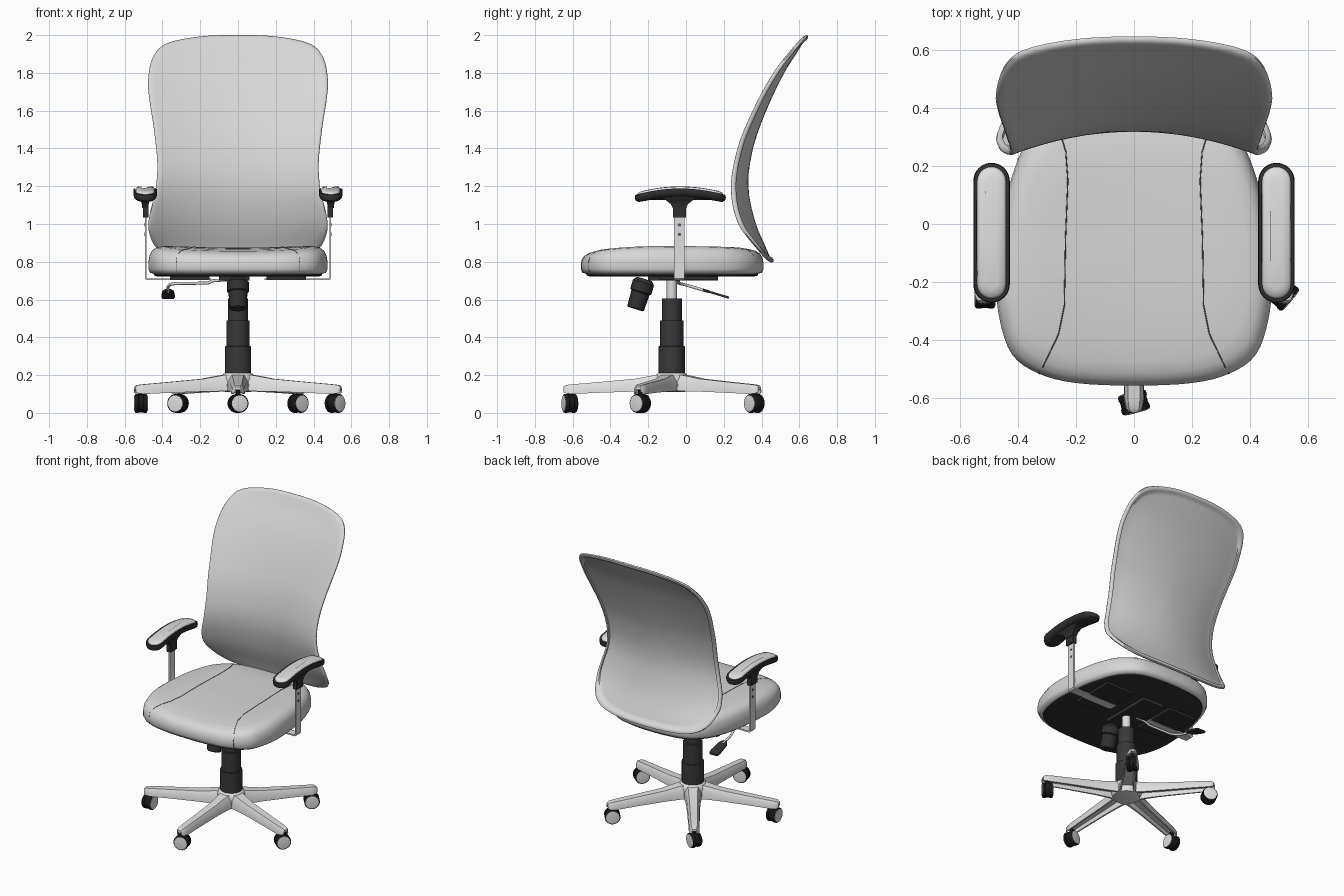
import bpy, bmesh, math
from mathutils import Vector, Matrix
from mathutils.bvhtree import BVHTree

if "Cube" in bpy.data.objects:
    bpy.data.objects.remove(bpy.data.objects["Cube"])


def material(name, v):
    m = bpy.data.materials.new(name)
    m.use_nodes = True
    m.diffuse_color = (v, v, v, 1)
    m.node_tree.nodes["Principled BSDF"].inputs["Base Color"].default_value = (v, v, v, 1)
    return m


FABRIC = material("light grey fabric", 0.68)
METAL = material("pale metal", 0.74)
PLASTIC = material("black plastic", 0.03)
COLUMN = material("charcoal column", 0.04)
RUBBER = material("caster black", 0.01)
SEAM = material("seam grey", 0.12)


def loft(name, rings, mat, angle=40):
    """Skin a list of equal-length closed rings and cap both ends."""
    bm = bmesh.new()
    loops = [[bm.verts.new(p) for p in ring] for ring in rings]
    n = len(loops[0])
    for a, b in zip(loops, loops[1:]):
        for i in range(n):
            j = (i + 1) % n
            bm.faces.new((a[i], a[j], b[j], b[i]))
    bm.faces.new(loops[0])
    bm.faces.new(loops[-1])
    bmesh.ops.recalc_face_normals(bm, faces=bm.faces)
    me = bpy.data.meshes.new(name)
    bm.to_mesh(me)
    bm.free()
    me.materials.append(mat)
    ob = bpy.data.objects.new(name, me)
    bpy.context.collection.objects.link(ob)
    bpy.ops.object.select_all(action="DESELECT")
    ob.select_set(True)
    bpy.context.view_layer.objects.active = ob
    bpy.ops.object.shade_smooth_by_angle(angle=math.radians(angle))
    return ob


def lathe(name, profile, mat, matrix=Matrix(), n=32):
    turn = [math.tau * i / n for i in range(n)]
    return loft(name, [[matrix @ Vector((r * math.cos(t), r * math.sin(t), z)) for t in turn]
                       for r, z in profile], mat)


def box(name, x, y, z, mat):
    rect = ((x[0], y[0]), (x[1], y[0]), (x[1], y[1]), (x[0], y[1]))
    return loft(name, [[(a, b, h) for a, b in rect] for h in z], mat)


def tube(name, points, radius, mat):
    cu = bpy.data.curves.new(name, "CURVE")
    cu.dimensions = "3D"
    cu.bevel_depth = radius
    cu.bevel_resolution = 2
    cu.use_fill_caps = True
    sp = cu.splines.new("POLY")
    sp.points.add(len(points) - 1)
    for p, co in zip(sp.points, points):
        p.co = (*co, 1)
    cu.materials.append(mat)
    ob = bpy.data.objects.new(name, cu)
    bpy.context.collection.objects.link(ob)
    return ob


def spline(a, b, c, d, t):
    return b + (c - a) * t / 2 + (a - b * 2.5 + c * 2 - d / 2) * t * t + ((b - c) * 1.5 + (d - a) / 2) * t ** 3


def mirrored_loop(half, steps=4):
    """Smooth closed outline from its +x half, listed centre to centre."""
    pts = [Vector(p) for p in half] + [Vector((-x, y)) for x, y in half[-2:0:-1]]
    n = len(pts)
    return [spline(pts[i - 1], pts[i], pts[(i + 1) % n], pts[(i + 2) % n], s / steps)
            for i in range(n) for s in range(steps)]


def sample(table, t):
    i = max(0, min(len(table) - 2, int(t)))
    last = len(table) - 1
    return spline(table[max(i - 1, 0)], table[i], table[i + 1], table[min(i + 2, last)], t - i)


# Backrest: curved shell with a raised rim on its rear edge
DEPTH = (0.45, 0.37, 0.33, 0.355, 0.425, 0.52, 0.635)
BOW = (0.2, 0.38, 0.45, 0.4, 0.3, 0.22, 0.18)
back_outline = mirrored_loop([
    (0, .795), (.2, .8), (.34, .82), (.43, .87), (.472, .96), (.468, 1.05), (.437, 1.18), (.427, 1.32),
    (.445, 1.5), (.468, 1.65), (.476, 1.76), (.452, 1.88), (.38, 1.955), (.2, 1.993), (0, 2)])


def back_point(p, s, off):
    x, z = p.x * s, 1.4 + (p.y - 1.4) * s
    t = (z - 0.8) / 0.2
    return (x, sample(DEPTH, t) - sample(BOW, t) * x * x + off, z)


front = [(s / 10 + 0.02, -0.012) for s in range(0, 10)] + [(0.97, -0.012), (0.99, -0.008)]
rim = [(1, 0.002), (0.993, 0.013), (0.975, 0.016), (0.955, 0.013), (0.95, 0.002)]
rear = [(s / 10 + 0.02, 0) for s in range(9, -1, -1)]
loft("backrest", [[back_point(p, s, o) for p in back_outline] for s, o in front + rim + rear], FABRIC, 60)

# Seat cushion: dished top with a dropped front edge
seat_outline = mirrored_loop([
    (0, -.557), (.2, -.548), (.33, -.515), (.42, -.45), (.463, -.33), (.474, -.2), (.458, 0),
    (.425, .15), (.37, .28), (.27, .37), (.14, .402), (0, .41)])


def seat_point(p, s, z):
    x, y = p.x * s, -0.07 + (p.y + 0.07) * s
    drop = 0.12 * max(0, -y - 0.1) ** 2 + 0.012 * max(0, 1 - (x / 0.42) ** 2) + 0.1 * max(0, y - 0.1) ** 2
    return (x, y, z - drop * max(0, (z - 0.76) / 0.125))


seat_rings = [(.03, .735), (.93, .735), (.983, .742), (1, .762), (1, .8), (.988, .835), (.96, .86),
              (.91, .877), (.83, .885), (.65, .887), (.45, .887), (.25, .887), (.03, .887)]
seat = loft("seat_cushion", [[seat_point(p, s, z) for p in seat_outline] for s, z in seat_rings], FABRIC, 60)
loft("seat_underside", [[(p.x * s, -0.07 + (p.y + 0.07) * s, z) for p in seat_outline]
                        for s, z in ((.9, .722), (.94, .728), (.94, .738))], PLASTIC)

# Seams laid on the cushion surface
tree = BVHTree.FromPolygons([v.co for v in seat.data.vertices], [f.vertices for f in seat.data.polygons])
seam_half = [(.27, .36), (.235, .25), (.228, .15), (.236, -.05), (.24, -.28), (.26, -.38), (.325, -.515)]
for side, label in ((1, "left"), (-1, "right")):
    path = []
    for k in range(37):
        i, t = min(k // 6, 5), k / 6 - min(k // 6, 5)
        p = Vector(seam_half[i]).lerp(Vector(seam_half[i + 1]), t)
        path.append(tree.ray_cast(Vector((side * p.x, p.y, 2)), Vector((0, 0, -1)))[0])
    for z in (.82, .8, .78, .76, .745):
        path.append(tree.ray_cast(Vector((side * .327, -2, z)), Vector((0, 1, 0)))[0])
    tube(label + "_seat_seam", [p for p in path if p], 0.002, SEAM)

# Armrests: bent bar, sleeve, flared bracket, tray and pad
ARM_X, ARM_Y = 0.491, -0.03


def stadium(cx, half_w, half_l, z, n=12):
    pts = []
    for end in (1, -1):
        for i in range(n + 1):
            a = math.pi * i / n + (0 if end > 0 else math.pi)
            y = end * (half_l - half_w) + half_w * math.sin(a)
            # Extra drop toward the tips of the rest
            pts.append((cx + half_w * math.cos(a), ARM_Y + y, z - 0.6 * y * y))
        for k in range(1, 8):
            y = end * (half_l - half_w) * (1 - k / 4)
            pts.append((cx - end * half_w, ARM_Y + y, z - 0.6 * y * y))
    return pts


for side, label in ((1, "left"), (-1, "right")):
    cx = side * ARM_X
    section = ((.14, .712), (.478, .712), (.484, .72), (.484, 1.08), (.493, 1.08), (.493, .712), (.485, .703), (.14, .703))
    loft(label + "_arm_bar", [[(side * x, y, z) for x, z in section] for y in (-.063, -.007)], METAL)
    for z in (.945, .995):
        spin = Matrix.Translation((side * .4925, -.035, z)) @ Matrix.Rotation(math.pi / 2, 4, "Y")
        lathe(label + "_arm_bar_hole", [(.009, -.002), (.009, .002)], SEAM, spin, 16)
    box(label + "_arm_mount", sorted((side * .15, side * .36)), (-.14, .17), (.706, .735), PLASTIC)
    box(label + "_arm_sleeve", sorted((side * .474, side * .503)), (-.07, 0), (1.035, 1.11), PLASTIC)
    flare = [(.016, .036, 1.085), (.018, .045, 1.105), (.024, .07, 1.125), (.04, .12, 1.145), (.045, .16, 1.155)]
    loft(label + "_arm_bracket", [[(cx + a * w, ARM_Y - .005 + b * l, z) for a, b in
                                   ((-1, -1), (1, -1), (1, 1), (-1, 1))] for w, l, z in flare], PLASTIC)
    tray = [(.02, .18, 1.143), (.045, .222, 1.146), (.058, .237, 1.158), (.063, .241, 1.175),
            (.06, .239, 1.188), (.052, .23, 1.188)]
    loft(label + "_arm_tray", [stadium(cx, *r) for r in tray], PLASTIC)
    pad = [(.05, .228, 1.18), (.049, .227, 1.19), (.042, .22, 1.197), (.02, .195, 1.199)]
    loft(label + "_arm_pad", [stadium(cx, *r) for r in pad], METAL)

# Column, lift rod and mechanism
CENTRE = Matrix.Translation((0, -0.075, 0))
lathe("column_cover", [(.07, .2), (.07, .352), (.062, .354), (.062, .488), (.053, .49), (.053, .605), (.03, .605)],
      COLUMN, CENTRE)
lathe("lift_rod", [(.027, .59), (.027, .71)], METAL, CENTRE)
box("tilt_mechanism", (-.1, .06), (-.2, .17), (.7, .735), PLASTIC)
knob_axis = Matrix.Translation((0, -.225, .69)) @ Matrix.Rotation(math.radians(163), 4, "X")
lathe("tension_knob", [(.04, -.02), (.058, 0), (.058, .05), (.05, .055), (.046, .142), (.04, .147)], PLASTIC, knob_axis, 20)

# Height lever with flat paddle
tube("height_lever", [(-.05, -.04, .705), (-.13, -.04, .7), (-.16, -.04, .687), (-.33, -.035, .685),
                      (-.36, -.01, .68), (-.37, .03, .668), (-.37, .12, .642)], .008, METAL)
loft("lever_paddle", [[(-.37 + a * w, y, z + b * .006) for a, b in ((-1, -1), (1, -1), (1, 1), (-1, 1))]
                      for y, z, w in ((.09, .65, .012), (.12, .642, .03), (.2, .618, .036), (.228, .61, .03))], PLASTIC)

# Five-legged base with hollow undersides
lathe("base_hub", [(.06, .11), (.085, .115), (.095, .14), (.09, .185), (.08, .205), (.068, .213)], METAL, CENTRE)
leg_section = ((-1, 0), (-.95, .6), (-.6, 1), (.6, 1), (.95, .6), (1, 0), (.75, 0), (.65, .45), (-.65, .45), (-.75, 0))
stations = [(.05, .06, .205, .115), (.1, .05, .198, .115), (.2, .043, .18, .113), (.4, .037, .162, .106),
            (.53, .034, .151, .1), (.562, .028, .147, .103), (.574, .016, .138, .11)]
for k, swivel in enumerate((-75, -40, -50, -115, 180)):
    leg = CENTRE @ Matrix.Rotation(math.radians(72 * k - 90), 4, "Z")
    loft(f"base_leg_{k + 1}", [[leg @ Vector((r, a * w, lo + b * (hi - lo))) for a, b in leg_section]
                               for r, w, hi, lo in stations], METAL)
    # Twin-wheel caster, swivelled freely under the leg tip
    at = leg @ Vector((.54, 0, .05))
    axle = (Matrix.Translation(at) @ Matrix.Rotation(math.radians(swivel), 4, "Z")
            @ Matrix.Rotation(math.pi / 2, 4, "Y"))
    lathe(f"caster_stem_{k + 1}", [(.012, .05), (.012, .12)], RUBBER, Matrix.Translation((at.x, at.y, 0)), 16)
    lathe(f"caster_hood_{k + 1}", [(.047, -.014), (.047, .014)], RUBBER, axle, 24)
    for s in (-1, 1):
        lathe(f"caster_wheel_{k + 1}", [(.045, s * .01), (.05, s * .014), (.05, s * .028), (.046, s * .033)],
              RUBBER, axle, 24)
        lathe(f"caster_cap_{k + 1}", [(.044, s * .031), (.043, s * .035), (.03, s * .037)], METAL, axle, 24)
